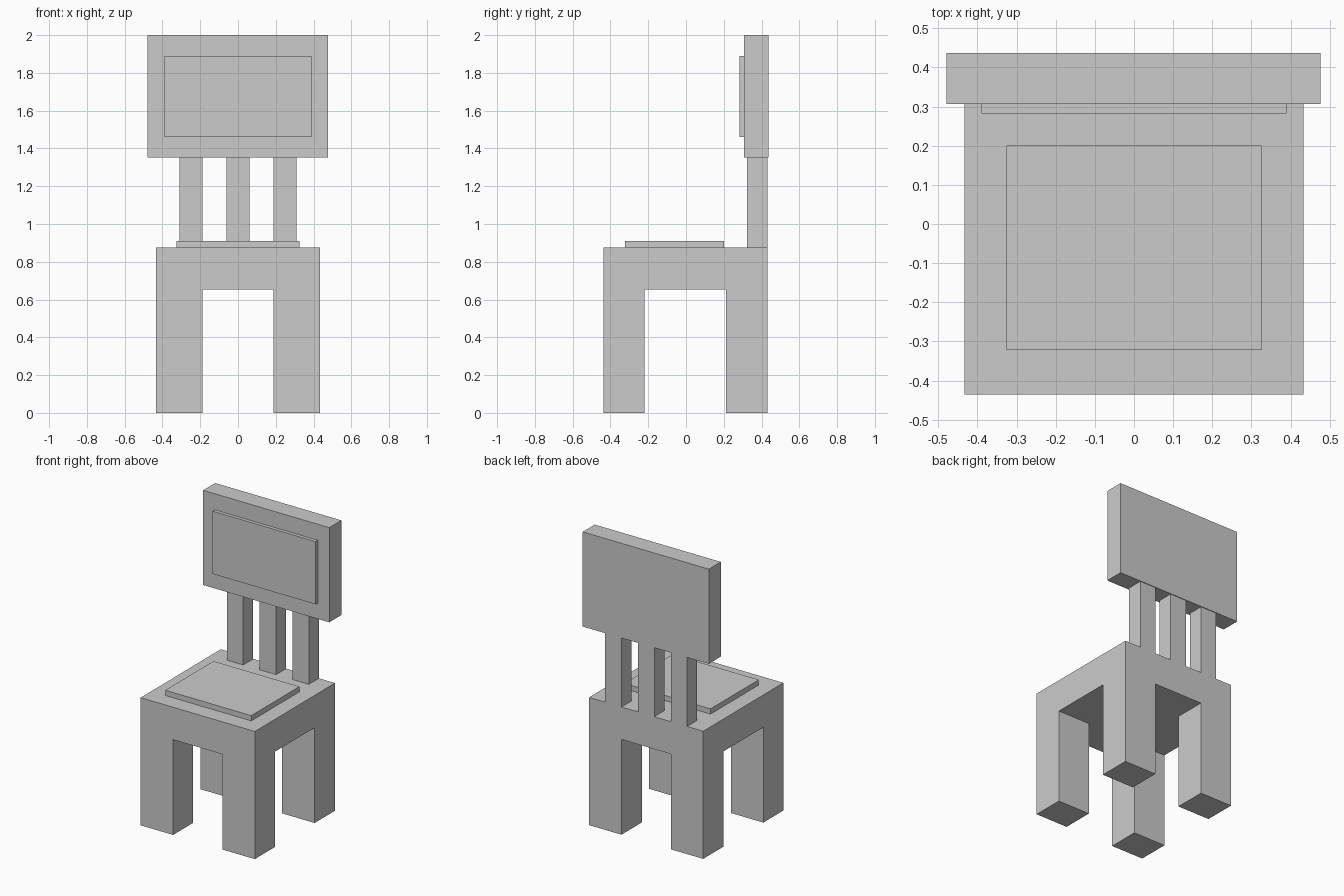
import bpy, bmesh
from mathutils import Vector

if "Cube" in bpy.data.objects:
    bpy.data.objects.remove(bpy.data.objects["Cube"])


def finish(name, bm):
    bmesh.ops.recalc_face_normals(bm, faces=bm.faces)
    mesh = bpy.data.meshes.new(name)
    bm.to_mesh(mesh)
    bm.free()
    obj = bpy.data.objects.new(name, mesh)
    bpy.context.collection.objects.link(obj)
    return obj


def box_bmesh(x, y, z):
    bm = bmesh.new()
    bmesh.ops.create_cube(bm, size=1)
    for v in bm.verts:
        v.co = Vector([(a + b) / 2 + c * (b - a) for (a, b), c in zip((x, y, z), v.co)])
    return bm


def box(name, x, y, z):
    return finish(name, box_bmesh(x, y, z))


# Seat block with four legs extruded from its underside corners
SEAT_TOP, SEAT_BOTTOM = 0.875, 0.653
LEG_X, LEG_FRONT, LEG_BACK = 0.187, -0.219, 0.212
bm = box_bmesh((-0.433, 0.433), (-0.436, 0.432), (SEAT_BOTTOM, SEAT_TOP))
for co, no in (((-LEG_X, 0, 0), (1, 0, 0)), ((LEG_X, 0, 0), (1, 0, 0)),
               ((0, LEG_FRONT, 0), (0, 1, 0)), ((0, LEG_BACK, 0), (0, 1, 0))):
    bmesh.ops.bisect_plane(bm, geom=bm.verts[:] + bm.edges[:] + bm.faces[:],
                           plane_co=co, plane_no=no)
bm.normal_update()
corners = []
for f in bm.faces:
    c = f.calc_center_median()
    if f.normal.z < -0.5 and abs(c.x) > LEG_X and not LEG_FRONT < c.y < LEG_BACK:
        corners.append(f)
feet = bmesh.ops.extrude_discrete_faces(bm, faces=corners)["faces"]
for v in {v for f in feet for v in f.verts}:
    v.co.z = 0
bmesh.ops.remove_doubles(bm, verts=bm.verts, dist=0.0001)
bmesh.ops.dissolve_limit(bm, angle_limit=0.01, verts=bm.verts, edges=bm.edges)
finish("seat_and_legs", bm)

# Seat cushion
box("seat_cushion", (-0.326, 0.326), (-0.322, 0.2), (SEAT_TOP, 0.911))

# Three upright slats carrying the backrest
for side, cx in (("left", -0.249), ("middle", 0), ("right", 0.249)):
    box(side + "_slat", (cx - 0.062, cx + 0.062), (0.323, 0.432), (SEAT_TOP, 1.351))

# Backrest and its padded front panel
box("backrest", (-0.479, 0.477), (0.307, 0.437), (1.351, 2.0))
box("backrest_panel", (-0.39, 0.39), (0.283, 0.307), (1.46, 1.89))
